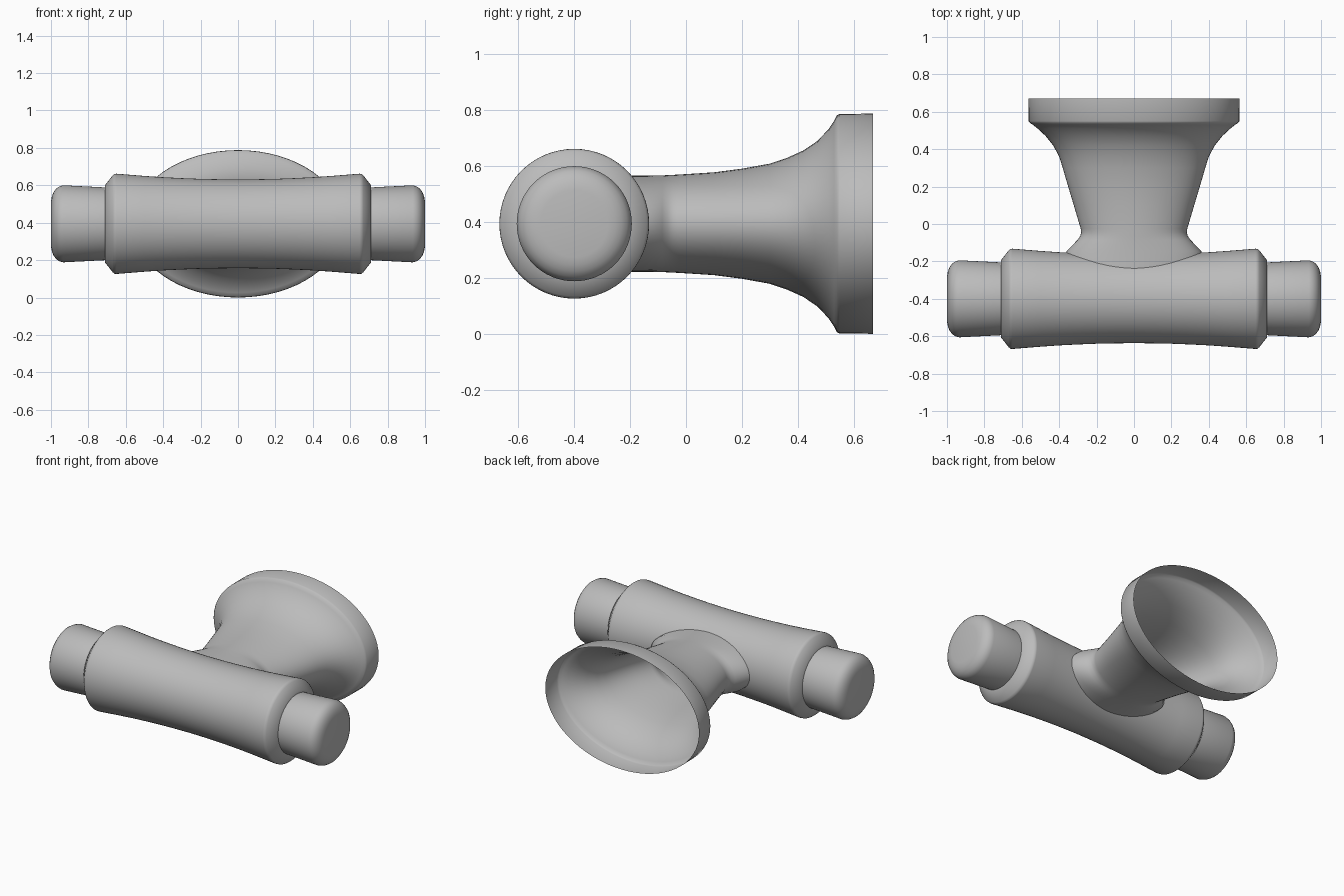
import bpy, bmesh, math
from mathutils import Vector

cube = bpy.data.objects.get("Cube")
if cube:
    bpy.data.objects.remove(cube, do_unlink=True)

grey = bpy.data.materials.new("plain_grey")
grey.use_nodes = True
GREY = (0.5, 0.5, 0.5, 1)
grey.diffuse_color = GREY
grey.node_tree.nodes["Principled BSDF"].inputs["Base Color"].default_value = GREY

AXIS_Y, AXIS_Z = -0.4, 0.394
SIDES = 64


def loft(name, rings, axis, centre, close_ends, angle):
    """Skin elliptical rings (position, half width, half height) along an axis."""
    bm = bmesh.new()
    loops = []
    for pos, a, b in rings:
        loop = []
        for i in range(SIDES):
            t = 2 * math.pi * i / SIDES
            u, v = a * math.cos(t), b * math.sin(t)
            offset = Vector((pos, u, v)) if axis == "x" else Vector((u, pos, v))
            loop.append(bm.verts.new(centre + offset))
        loops.append(loop)
    for lo, hi in zip(loops, loops[1:]):
        for i in range(SIDES):
            j = (i + 1) % SIDES
            bm.faces.new((lo[i], lo[j], hi[j], hi[i]))
    if close_ends:
        bm.faces.new(loops[0])
        bm.faces.new(loops[-1])
    bmesh.ops.recalc_face_normals(bm, faces=bm.faces[:])
    mesh = bpy.data.meshes.new(name)
    bm.to_mesh(mesh)
    bm.free()
    mesh.materials.append(grey)
    obj = bpy.data.objects.new(name, mesh)
    bpy.context.collection.objects.link(obj)
    bpy.ops.object.select_all(action="DESELECT")
    obj.select_set(True)
    bpy.context.view_layer.objects.active = obj
    bpy.ops.object.shade_smooth_by_angle(angle=math.radians(angle))
    return obj


bar_centre = Vector((0, AXIS_Y, AXIS_Z))

# Waisted crossbar with chamfered shoulders
half = [(0.1, 0.238), (0.2, 0.240), (0.3, 0.244), (0.4, 0.249), (0.5, 0.256),
        (0.65, 0.268), (0.66, 0.267), (0.67, 0.259), (0.71, 0.208), (0.712, 0.18)]
profile = [(-x, r) for x, r in reversed(half)] + [(0, 0.237)] + half
loft("crossbar", [(x, r, r) for x, r in profile], "x", bar_centre, True, 40)

# Rounded plugs at both ends
plug = [(0.68, 0.193), (0.72, 0.195), (0.935, 0.206), (0.955, 0.200),
        (0.972, 0.189), (0.986, 0.170), (0.995, 0.148), (1.0, 0.12)]
for side, name in ((1, "left_plug"), (-1, "right_plug")):
    loft(name, [(side * x, r, r) for x, r in plug], "x", bar_centre, True, 25)

# Open oval horn, from the collar inside the bar to the wide rim
horn = [(-0.27, 0.365, 0.172), (-0.145, 0.36, 0.172), (-0.085, 0.302, 0.173),
        (-0.065, 0.288, 0.174), (-0.045, 0.282, 0.175), (-0.025, 0.285, 0.176),
        (0.1, 0.322, 0.184), (0.2, 0.352, 0.197), (0.3, 0.381, 0.215),
        (0.36, 0.400, 0.235), (0.42, 0.432, 0.262), (0.47, 0.472, 0.296),
        (0.51, 0.515, 0.338), (0.53, 0.540, 0.368), (0.54, 0.556, 0.388),
        (0.55, 0.564, 0.393), (0.67, 0.565, 0.394)]
loft("horn", horn, "y", Vector((0, 0, AXIS_Z)), False, 50)
